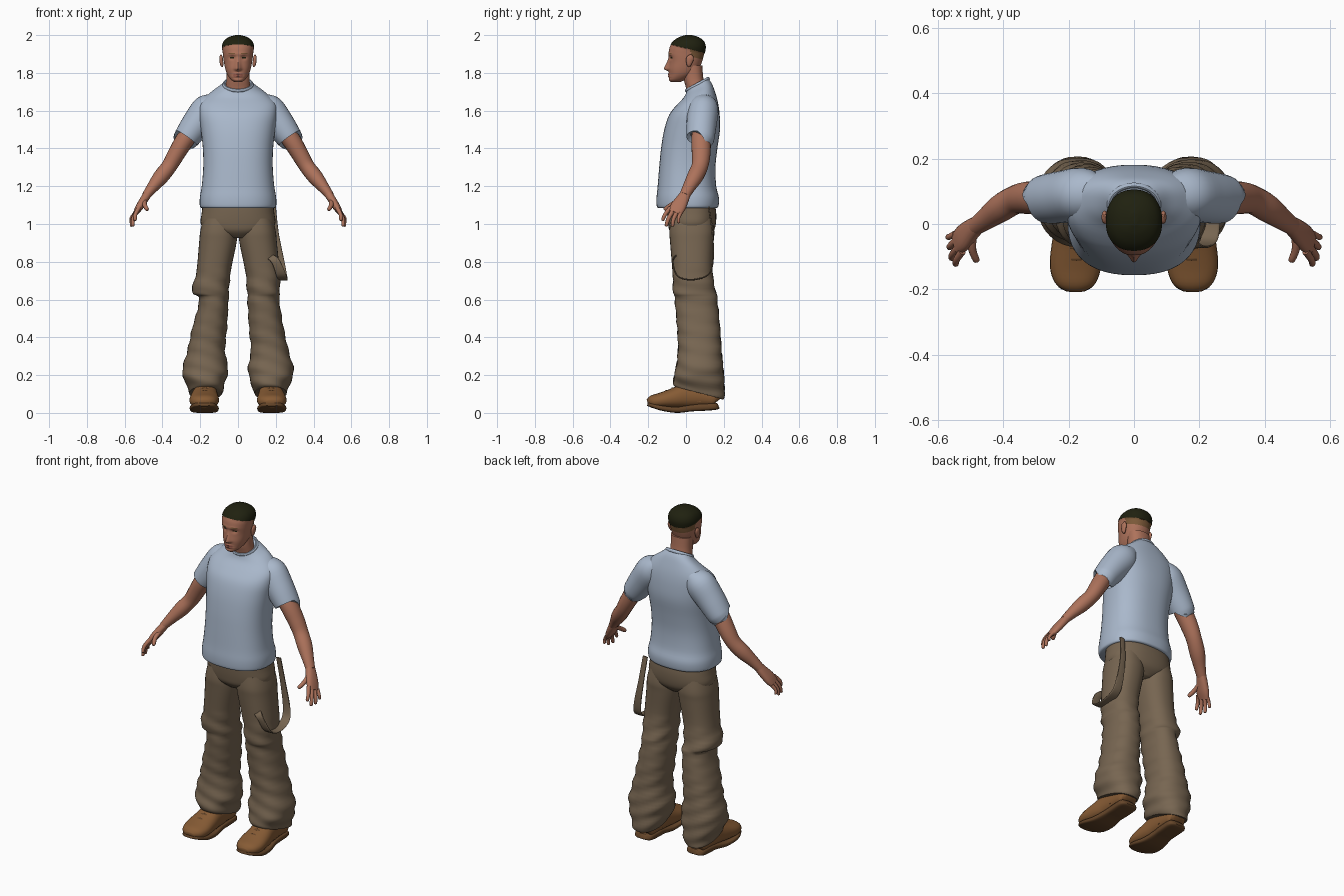
import bpy, bmesh, math
from mathutils import Vector


def material(name, col):
    m = bpy.data.materials.new(name)
    m.diffuse_color = (*col, 1)
    return m


SKIN = material("skin", (0.42, 0.17, 0.105))
LIPS = material("lips", (0.30, 0.10, 0.07))
HAIR = material("hair", (0.014, 0.015, 0.005))
FADE = material("short_hair", (0.20, 0.10, 0.04))
SHIRT = material("shirt_blue", (0.40, 0.48, 0.60))
PANTS = material("pants_brown", (0.185, 0.132, 0.083))
SHOE = material("shoe_leather", (0.24, 0.105, 0.035))
SOLE = material("shoe_sole", (0.13, 0.06, 0.022))


def smooth_keys(keys, steps):
    """Catmull-Rom interpolation through tuples."""
    out = []
    for i in range(len(keys) - 1):
        a, b, c, d = (keys[max(0, min(len(keys) - 1, i + k))] for k in (-1, 0, 1, 2))
        for s in range(steps):
            t = s / steps
            out.append([0.5 * (2*q + (r-p)*t + (2*p - 5*q + 4*r - s_)*t*t + (3*q - p - 3*r + s_)*t**3)
                        for p, q, r, s_ in zip(a, b, c, d)])
    return out + [list(keys[-1])]


def finish(name, bm, mats, angle=50):
    bmesh.ops.recalc_face_normals(bm, faces=bm.faces)
    me = bpy.data.meshes.new(name)
    bm.to_mesh(me)
    bm.free()
    for m in mats:
        me.materials.append(m)
    ob = bpy.data.objects.new(name, me)
    bpy.context.collection.objects.link(ob)
    bpy.context.view_layer.objects.active = ob
    ob.select_set(True)
    bpy.ops.object.shade_smooth_by_angle(angle=math.radians(angle))
    ob.select_set(False)
    return ob


def skin_rings(bm, rings):
    vs = [[bm.verts.new(p) for p in r] for r in rings]
    n = len(vs[0])
    for a, b in zip(vs, vs[1:]):
        for i in range(n):
            bm.faces.new((a[i], a[(i+1) % n], b[(i+1) % n], b[i]))
    bm.faces.new(vs[0])
    bm.faces.new(vs[-1])


def unit_ring(n, e):
    for i in range(n):
        c, s = math.cos(2*math.pi*i/n), math.sin(2*math.pi*i/n)
        yield (math.copysign(abs(c)**(2/e), c), math.copysign(abs(s)**(2/e), s))


def stack(keys, n=32, steps=4, e=2.3):
    """Level rings from (z, y_front, y_back, x_centre, x_radius, tilt)."""
    bm = bmesh.new()
    rings = []
    for z, yf, yb, cx, rx, tilt in smooth_keys(keys, steps):
        ry = (yb - yf) / 2
        rings.append([(cx + rx*c, (yf+yb)/2 + ry*s, z + tilt*ry*s) for c, s in unit_ring(n, e)])
    skin_rings(bm, rings)
    return bm


def tube(name, keys, mat, hint=(0, 1, 0), n=16, steps=4, e=2.0, side=1):
    """Rings across a path of (x, y, z, radius_along_hint, other_radius)."""
    ks = smooth_keys(keys, steps)
    pts = [Vector((k[0]*side, k[1], k[2])) for k in ks]
    h = Vector((hint[0]*side, hint[1], hint[2]))
    rings = []
    for i, k in enumerate(ks):
        t = (pts[min(i+1, len(pts)-1)] - pts[max(i-1, 0)]).normalized()
        u = (h - t * h.dot(t)).normalized()
        w = t.cross(u)
        rings.append([pts[i] + u*k[3]*c + w*k[4]*s for c, s in unit_ring(n, e)])
    bm = bmesh.new()
    skin_rings(bm, rings)
    return finish(name, bm, [mat])


# Head, with nose, brow, eye sockets and lips shaped by soft bumps
bm = stack([(1.752, -.082, -.03, 0, .020, 0), (1.765, -.092, 0, 0, .038, 0), (1.79, -.090, .04, 0, .056, 0),
            (1.82, -.092, .068, 0, .067, 0), (1.86, -.088, .085, 0, .075, 0), (1.90, -.092, .096, 0, .080, 0),
            (1.94, -.085, .102, 0, .083, 0), (1.97, -.064, .09, 0, .072, 0), (1.99, -.033, .062, 0, .046, 0),
            (2.0, -.002, .03, 0, .012, 0)], n=80, steps=7, e=2.2)


def bump(d, w):
    return math.exp(-(d/w)**2)


for v in bm.verts:
    x, y, z = v.co
    if y < -.03:
        nose = max(0, min((1.888 - z)/.064, (z - 1.806)/.014, 1))
        dy = -.026 * nose * bump(x, .010 + .006*nose)
        dy += .010 * bump(abs(x) - .031, .016) * bump(z - 1.881, .011)
        dy -= .004 * bump(z - 1.900, .008) * bump(abs(x) - .025, .025)
        dy -= .006 * bump(x, .022) * (bump(z - 1.793, .005) + bump(z - 1.781, .005))
        dy += .003 * bump(z - 1.772, .005) * bump(x, .03)
        v.co.y += dy
LINE = Vector((0, .25, 1)).normalized()
for z0 in (1.930, 1.893):
    bmesh.ops.bisect_plane(bm, geom=bm.verts[:] + bm.edges[:] + bm.faces[:],
                           plane_co=(0, 0, z0), plane_no=LINE)
for f in bm.faces:
    x, y, z = f.calc_center_median()
    level = z + .25*y
    if level > 1.930:
        f.material_index = 1
    elif level > 1.893 and y > .025:
        f.material_index = 2
    elif y < -.04 and abs(z - 1.902) < .004 and .014 < abs(x) < .048:
        f.material_index = 2
    elif y < -.04 and abs(z - 1.882) < .003 and .020 < abs(x) < .041:
        f.material_index = 1
    elif y < -.05 and abs(z - 1.787) < .009 and abs(x) < .024:
        f.material_index = 3
hair_verts = {v for f in bm.faces if f.material_index == 1 and f.calc_center_median().z > 1.9 for v in f.verts}
for v in hair_verts:
    v.co.x *= 1.03
    v.co.y += .003 if v.co.y > 0 else -.002
finish("head", bm, [SKIN, HAIR, FADE, LIPS])

# Neck
finish("neck", stack([(1.66, .01, .12, 0, .07, 0), (1.72, .0, .105, 0, .066, 0), (1.77, -.012, .092, 0, .061, 0),
                      (1.84, -.012, .086, 0, .063, 0)]), [SKIN])

# Shirt body
bm = stack([(1.085, -.148, .163, 0, .193, 0), (1.095, -.155, .172, 0, .202, 0), (1.14, -.156, .174, 0, .202, 0),
            (1.2, -.150, .160, 0, .192, 0), (1.3, -.142, .156, 0, .184, 0), (1.4, -.132, .166, 0, .186, 0),
            (1.5, -.115, .180, 0, .197, 0), (1.58, -.088, .178, 0, .207, 0), (1.64, -.048, .168, 0, .200, .08),
            (1.69, -.012, .150, 0, .150, .25), (1.72, .0, .135, 0, .105, .4), (1.74, .004, .116, 0, .076, .55)],
           n=48, e=2.4)
finish("shirt", bm, [SHIRT])

# Collar band
bpy.ops.mesh.primitive_torus_add(major_radius=.07, minor_radius=.008, major_segments=40, minor_segments=10,
                                 location=(0, .06, 1.738), rotation=(math.atan(.55), 0, 0))
collar = bpy.context.object
collar.name = "collar"
collar.scale = (1.06, .95, 1.2)
collar.data.materials.append(SHIRT)
bpy.ops.object.shade_smooth_by_angle()
collar.select_set(False)

# Hips
finish("hips", stack([(.925, -.05, .11, 0, .05, 0), (.96, -.085, .145, 0, .16, 0), (1.0, -.095, .158, 0, .197, 0),
                      (1.06, -.10, .160, 0, .192, 0), (1.12, -.10, .150, 0, .185, 0)], n=40), [PANTS])

for side, tag in ((1, "right"), (-1, "left")):
    s = side
    # Sleeve
    tube("sleeve_" + tag, [(.11, .095, 1.655, .055, .045), (.155, .092, 1.61, .08, .084), (.215, .083, 1.535, .08, .080),
                           (.268, .077, 1.462, .075, .070), (.275, .075, 1.452, .071, .067)], SHIRT, n=28, side=s)
    # Arm
    tube("arm_" + tag, [(.22, .085, 1.53, .05, .05), (.285, .08, 1.44, .052, .049), (.33, .08, 1.365, .049, .045),
                        (.365, .073, 1.305, .044, .041), (.408, .048, 1.25, .043, .041), (.452, .016, 1.195, .034, .031),
                        (.486, -.008, 1.15, .028, .023)], SKIN, n=20, side=s)
    # Palm
    tube("palm_" + tag, [(.475, 0, 1.165, .026, .022), (.497, -.018, 1.13, .034, .022), (.522, -.042, 1.09, .041, .020),
                         (.542, -.06, 1.058, .036, .013)], SKIN, hint=(.2, .8, -.34), n=18, e=2.4, side=s)
    # Fingers and thumb: base, tip, radius
    for name, a, b, r in (("index", (.525, -.083, 1.085), (.545, -.125, 1.018), .0105),
                          ("middle", (.534, -.067, 1.072), (.558, -.106, .987), .011),
                          ("ring", (.541, -.049, 1.062), (.564, -.072, .986), .0105),
                          ("little", (.547, -.030, 1.056), (.568, -.038, 1.004), .009),
                          ("thumb", (.493, -.025, 1.13), (.480, -.115, 1.075), .0125)):
        a, b = Vector(a), Vector(b)
        m = (a + b)/2 + Vector((.008, -.006, 0))
        tube(name + "_finger_" + tag, [(*a, r*1.15, r*1.15), (*m, r, r), (*(m*.15 + b*.85), r*.85, r*.85),
                                       (*b, r*.35, r*.35)], SKIN, n=10, steps=3, side=s)
    # Trouser leg: z, front, back, inner x, outer x, tilt
    knee = .222 if s > 0 else .245
    low = .218 if s > 0 else .205
    prof = [(1.03, -.08, .14, .01, .185, 0), (.96, -.088, .15, .004, .20, 0), (.9, -.084, .146, .008, .206, 0),
            (.75, -.072, .140, .038, .22, 0), (.64, -.068, .158, .048, knee, 0), (.60, -.060, .166, .05, low, 0),
            (.45, -.047, .18, .058, .242, 0), (.33, -.042, .188, .068, .268, 0), (.23, -.055, .198, .052, .295, 0),
            (.17, -.066, .203, .066, .282, -.1), (.12, -.066, .203, .08, .262, -.25), (.105, -.058, .198, .086, .255, -.27)]
    bm = stack([(z, f, b, s*(i+o)/2, (o-i)/2, t) for z, f, b, i, o, t in prof], n=36, steps=5)
    for v in bm.verts:
        if v.co.z < .75:  # soft cloth folds
            k = .003 * math.sin(v.co.z*75 + v.co.x*25 + v.co.y*12)
            v.co.x += k * (1 if v.co.x > s*.16 else -1)
            v.co.y += k * (1 if v.co.y > .06 else -1)
    finish("trouser_leg_" + tag, bm, [PANTS])
    # Shoe upper, ankle and sole
    tube("shoe_" + tag, [(.172, .17, .065, .03, .025), (.172, .155, .075, .056, .045), (.172, .08, .09, .062, .062),
                         (.174, 0, .09, .066, .066), (.177, -.06, .078, .074, .055), (.179, -.13, .066, .078, .042),
                         (.179, -.18, .058, .062, .034), (.179, -.203, .052, .03, .018)], SHOE,
         hint=(1, 0, 0), n=24, e=2.3, side=s)
    tube("shoe_ankle_" + tag, [(.172, .07, .06, .058, .08), (.172, .06, .13, .056, .075), (.172, .07, .19, .054, .065)],
         SHOE, hint=(1, 0, 0), n=24, side=s)
    tube("sole_" + tag, [(.172, .172, .038, .03, .014), (.172, .155, .034, .056, .018), (.172, .08, .030, .058, .020),
                         (.174, .03, .026, .058, .018), (.177, -.05, .016, .070, .016), (.179, -.13, .026, .077, .014),
                         (.179, -.185, .042, .058, .012), (.179, -.204, .047, .03, .010)], SOLE,
         hint=(1, 0, 0), n=24, e=4, side=s)
    # Laces
    for i in range(3):
        y, z = -.035 - .035*i, .143 - .014*i
        tube(f"lace_{i + 1}_{tag}", [(.128, y, z - .018, .008, .006), (.176, y, z, .008, .006),
                                     (.224, y, z - .018, .008, .006)], SOLE, n=8, side=s)
    # Ear
    tube("ear_" + tag, [(.083, .018, 1.832, .006, .004), (.086, .016, 1.845, .013, .009), (.089, .020, 1.87, .020, .010),
                        (.090, .024, 1.885, .017, .008), (.089, .026, 1.896, .006, .003)], SKIN, n=14, side=s)

# Hanging strap loop at the hip
tube("hanging_strap", [(.185, .12, 1.09, .016, .004), (.198, .14, .95, .018, .004), (.222, .142, .80, .024, .004),
                       (.232, .115, .73, .027, .004), (.235, .03, .705, .028, .004), (.23, -.045, .725, .026, .004),
                       (.20, -.07, .80, .022, .004), (.165, -.055, .83, .02, .004)], PANTS,
     hint=(1, 0, 0), n=12, steps=5, e=4)
